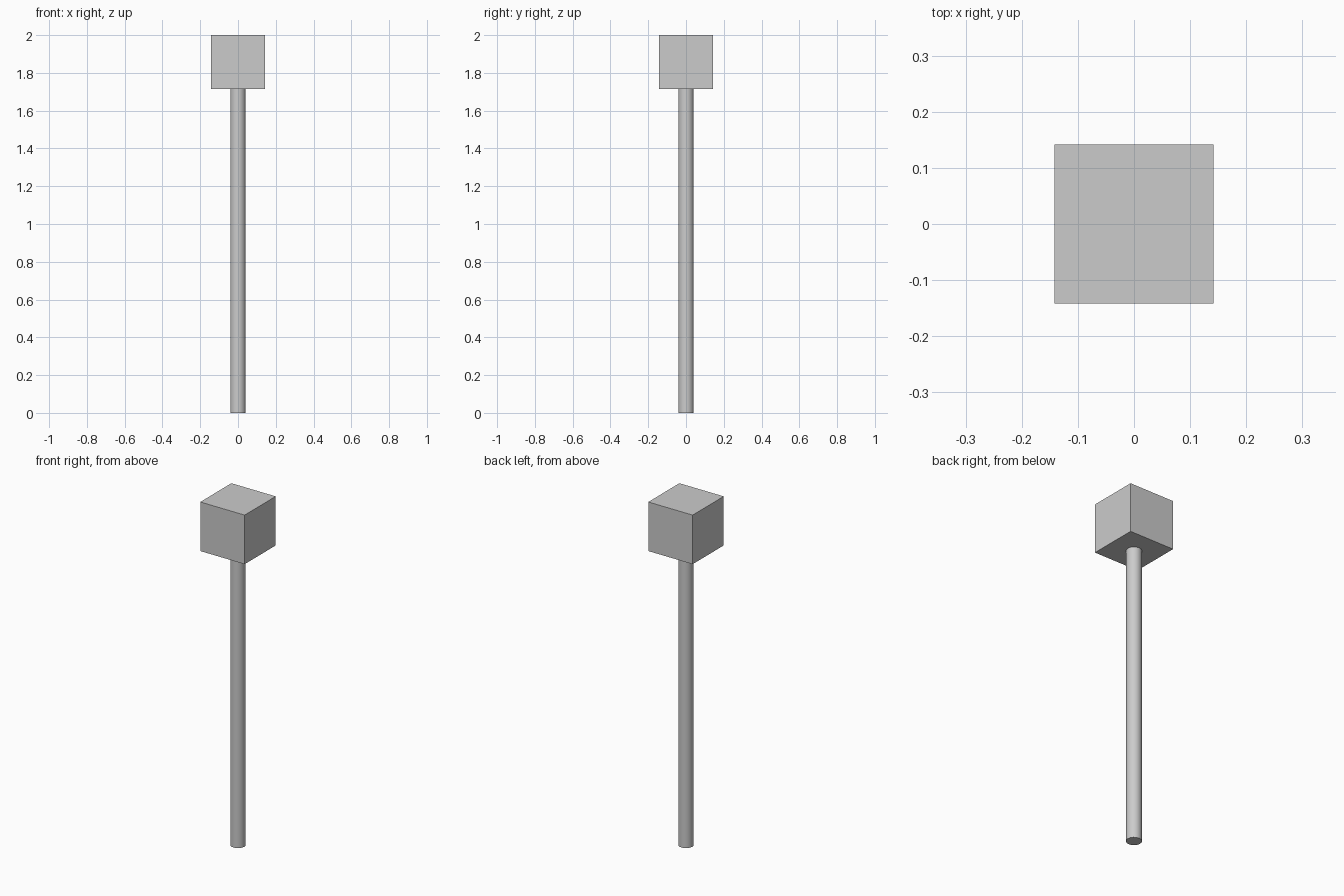
import bpy
import math

if "Cube" in bpy.data.objects:
    bpy.data.objects.remove(bpy.data.objects["Cube"])

HEAD = 0.284      # edge length of the cube head
HEIGHT = 2.0
RADIUS = 0.041    # handle radius
HANDLE = HEIGHT - HEAD

# Round handle, standing on the ground and meeting the head
bpy.ops.mesh.primitive_cylinder_add(vertices=16, radius=RADIUS, depth=HANDLE,
                                    location=(0, 0, HANDLE / 2))
handle = bpy.context.object
handle.name = "handle"
bpy.ops.object.shade_smooth_by_angle(angle=math.radians(30))

# Cube head
bpy.ops.mesh.primitive_cube_add(size=HEAD, location=(0, 0, HEIGHT - HEAD / 2))
bpy.context.object.name = "head"
